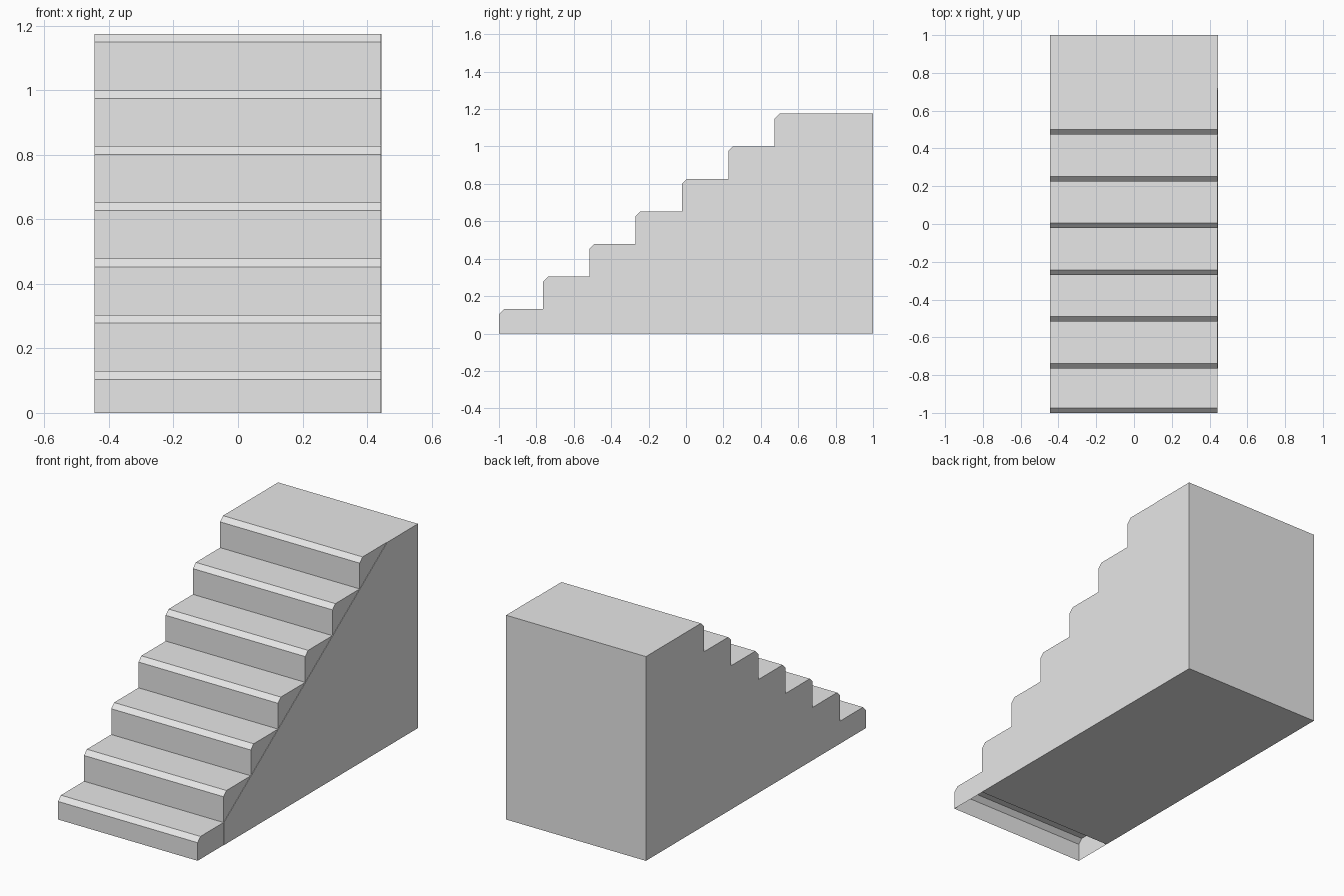
import bpy, bmesh

cube = bpy.data.objects.get("Cube")
if cube:
    bpy.data.objects.remove(cube, do_unlink=True)

HALF = 0.445            # half width of the staircase
COUNT = 7               # number of steps
FIRST, RISE, RUN = 0.13, 0.1742, 0.2475
START = -0.764          # riser of the second step
NOSE = 0.026            # chamfer on each step edge
TOP = FIRST + (COUNT - 1) * RISE
END = START + (COUNT - 1) * RUN

grey = bpy.data.materials.new("light grey")
grey.use_nodes = True
grey.diffuse_color = (0.8, 0.8, 0.8, 1)
grey.node_tree.nodes["Principled BSDF"].inputs["Base Color"].default_value = (0.8, 0.8, 0.8, 1)


def finish(name, bm):
    bmesh.ops.remove_doubles(bm, verts=bm.verts, dist=0.0001)
    bmesh.ops.recalc_face_normals(bm, faces=bm.faces)
    mesh = bpy.data.meshes.new(name)
    bm.to_mesh(mesh)
    bm.free()
    mesh.materials.append(grey)
    obj = bpy.data.objects.new(name, mesh)
    bpy.context.collection.objects.link(obj)


def add_prism(bm, profile, left, right, skip=()):
    """Span a (y, z) profile across x, leaving out the listed edges."""
    a = [bm.verts.new((left, y, z)) for y, z in profile]
    b = [bm.verts.new((right, y, z)) for y, z in profile]
    bm.faces.new(a)
    bm.faces.new(b[::-1])
    n = len(profile)
    for i in range(n):
        if i not in skip:
            j = (i + 1) % n
            bm.faces.new((a[j], a[i], b[i], b[j]))


# Solid support with a sloping front
bm = bmesh.new()
add_prism(bm, [(START, 0), (START, FIRST), (END, TOP), (1, TOP), (1, 0)], -HALF, HALF)
finish("support_block", bm)

# Hollow steps resting on the slope, the lowest one open underneath
bm = bmesh.new()
add_prism(bm, [(-1, 0), (-1, FIRST - NOSE), (-1 + NOSE, FIRST), (START, FIRST), (START, 0)],
          -HALF, HALF - 0.002, skip=(3, 4))
for i in range(1, COUNT):
    y = START + (i - 1) * RUN
    z = FIRST + i * RISE
    add_prism(bm, [(y, z - RISE), (y, z - NOSE), (y + NOSE, z), (y + RUN, z)],
              -HALF, HALF - 0.002, skip=(3,))
finish("steps", bm)
